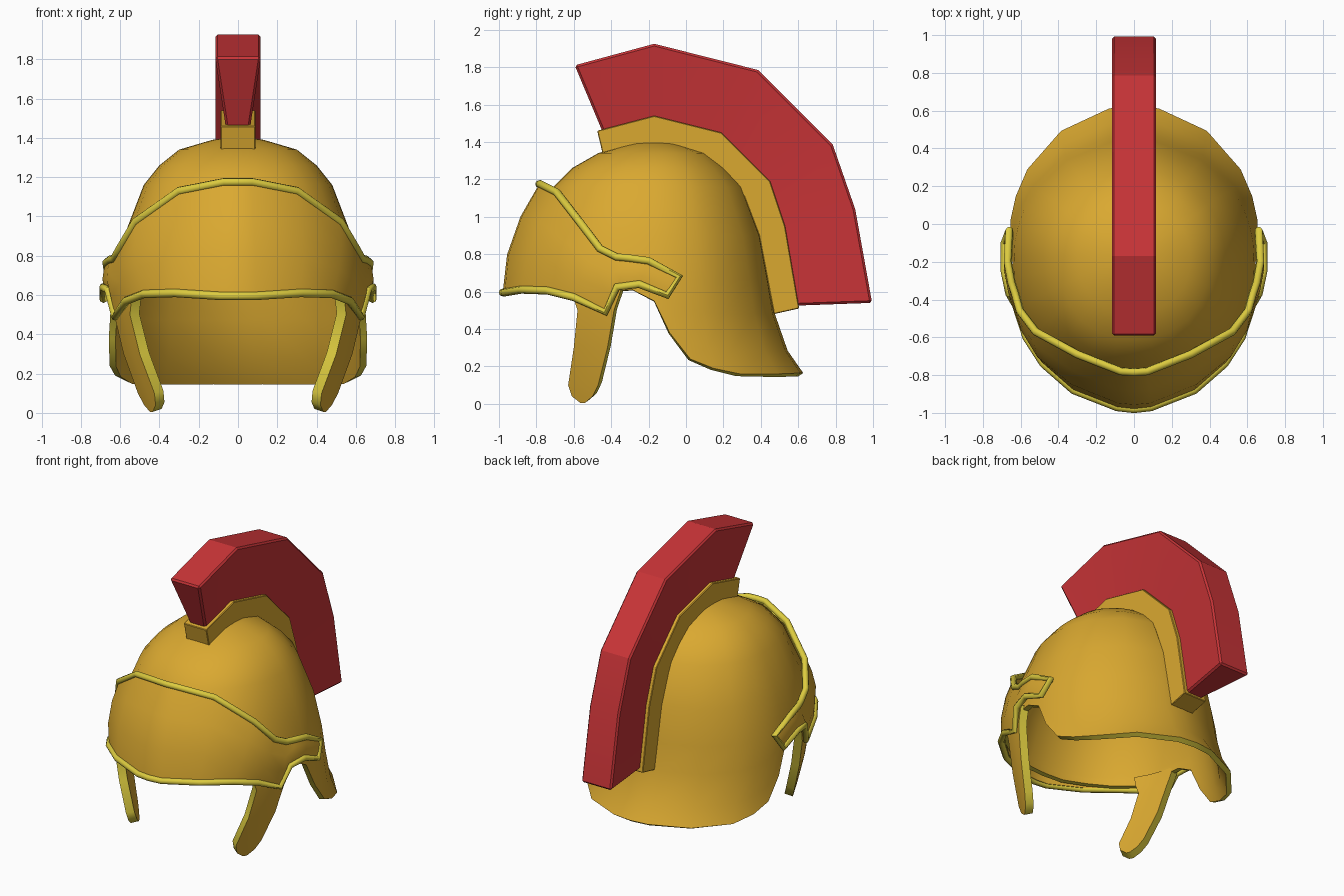
import bpy, bmesh
from math import sin, cos, radians
from mathutils import Vector

if "Cube" in bpy.data.objects:
    bpy.data.objects.remove(bpy.data.objects["Cube"])


def material(name, rgb):
    m = bpy.data.materials.new(name)
    m.diffuse_color = (*rgb, 1)
    m.use_nodes = True
    m.node_tree.nodes["Principled BSDF"].inputs["Base Color"].default_value = m.diffuse_color
    return m


GOLD = material("gold", (0.70, 0.395, 0.03))
YELLOW = material("pale_yellow_trim", (0.72, 0.60, 0.05))
RED = material("crest_red", (0.58, 0.034, 0.038))
CENTRE = Vector((0, -0.17, 0.6))


def finish(ob, angle):
    """Apply modifiers and smooth below the given angle."""
    bpy.ops.object.select_all(action='DESELECT')
    ob.select_set(True)
    bpy.context.view_layer.objects.active = ob
    bpy.ops.object.convert(target='MESH')
    bpy.ops.object.shade_smooth_by_angle(angle=radians(angle))


def add(name, bm, mats):
    me = bpy.data.meshes.new(name)
    bm.to_mesh(me)
    bm.free()
    for m in mats:
        me.materials.append(m)
    ob = bpy.data.objects.new(name, me)
    bpy.context.collection.objects.link(ob)
    return ob


def flip_x(p):
    return Vector((-p[0], p[1], p[2]))


def mirrored(half):
    """Full list of columns from a half that starts on the middle line."""
    return [[flip_x(p) for p in c] for c in reversed(half[1:])] + half


def shell(name, columns, thickness):
    """Thick sheet through columns of points, with a trim-coloured rim."""
    bm = bmesh.new()
    vs = [[bm.verts.new(p) for p in c] for c in columns]
    for a, b in zip(vs, vs[1:]):
        for i in range(len(a) - 1):
            bm.faces.new((a[i], a[i + 1], b[i + 1], b[i]))
    bmesh.ops.remove_doubles(bm, verts=bm.verts, dist=0.0005)
    bm.normal_update()
    if sum(f.normal.dot(f.calc_center_median() - CENTRE) * f.calc_area() for f in bm.faces) < 0:
        bmesh.ops.reverse_faces(bm, faces=bm.faces)
    ob = add(name, bm, (GOLD, YELLOW))
    s = ob.modifiers.new("thickness", 'SOLIDIFY')
    s.thickness = thickness
    s.offset = -1
    s.material_offset_rim = 1
    finish(ob, 40)
    return ob


# Dome: half width, front y and back y at each height
LEVELS = [(1.405, 0, -.17, -.17), (1.39, .13, -.30, -.04), (1.34, .30, -.47, .11),
          (1.26, .40, -.61, .21), (1.16, .48, -.71, .30), (.9, .58, -.83, .40),
          (.66, .635, -.90, .445), (.48, .655, -.90, .475), (.28, .67, -.90, .545),
          (.16, .69, -.90, .63), (0, .69, -.90, .63)]


def section(z):
    for a, b in zip(LEVELS, LEVELS[1:]):
        if b[0] <= z <= a[0]:
            t = (a[0] - z) / (a[0] - b[0])
            return [p + (q - p) * t for p, q in zip(a[1:], b[1:])]


def dome_point(deg, z):
    w, front, back = section(z)
    s, c = max(sin(radians(deg)), 0), cos(radians(deg))
    if c >= 0:
        return Vector((w * s, -.17 + c * (back + .17), z))
    e = 2 / 2.3
    return Vector((w * s ** e, -.17 + abs(c) ** e * (front + .17), z))


# Lower edge of the dome, by angle from the back
EDGE = [(0, .165), (11, .165), (34, .16), (55, .16), (66, .19), (75, .24), (83, .38),
        (90, .55), (97, .61), (108, .60), (122, .58), (138, .60), (155, .61), (170, .60), (180, .60)]
half = []
for deg, low in EDGE:
    heights = [l[0] for l in LEVELS[:7]] + [.66 + (low - .66) * t for t in (.36, .76, 1)]
    half.append([dome_point(deg, z) for z in heights])
shell("helmet_dome", mirrored(half), 0.035)

# Cheek guards: height, front y, back y
CHEEK = [(.63, -.61, -.34), (.56, -.60, -.365), (.50, -.58, -.385), (.30, -.60, -.42),
         (.10, -.63, -.47), (.04, -.61, -.50), (.005, -.565, -.54)]


def cheek_point(y, z):
    x = .665 * (1 - ((y + .17) / .75) ** 2) ** .5
    return Vector((x - .3 * max(.58 - z, 0) ** 1.5, y, z))


cheek = [[cheek_point(f + (b - f) * t, z) for z, f, b in CHEEK] for t in (0, .33, .67, 1)]
shell("cheek_guard_right", cheek, 0.055)
shell("cheek_guard_left", [[flip_x(p) for p in c] for c in cheek], 0.055)

# Brow visor: matching upper and lower edge points, middle to tip
TOP = [(0, -.785, 1.175), (.07, -.78, 1.175), (.30, -.69, 1.13), (.52, -.57, .975), (.605, -.46, .83),
       (.63, -.37, .785), (.65, -.31, .78), (.67, -.20, .765), (.66, -.035, .68)]
LOW = [(0, -.98, .595), (.09, -.97, .595), (.32, -.88, .61), (.48, -.74, .605), (.57, -.60, .57),
       (.625, -.43, .49), (.66, -.37, .625), (.685, -.25, .64), (.685, -.10, .58)]
visor = []
for a, b in zip(TOP, LOW):
    a, b = Vector(a), Vector(b)
    out = ((a + b) / 2 - CENTRE)
    out.z = 0
    out.normalize()
    visor.append([a.lerp(b, t) + out * (4 * t * (1 - t) * .085 * (a.z - b.z)) for t in (0, .3, .65, 1)])
shell("brow_visor", mirrored(visor), 0.025)

# Raised trim all around the visor
loop = [flip_x(p) for p in reversed(TOP[1:])] + list(TOP) + list(reversed(LOW)) + [flip_x(p) for p in LOW[1:]]
cu = bpy.data.curves.new("visor_trim", 'CURVE')
cu.dimensions = '3D'
cu.bevel_depth = 0.021
cu.bevel_resolution = 2
sp = cu.splines.new('POLY')
sp.points.add(len(loop) - 1)
for pt, co in zip(sp.points, loop):
    pt.co = (*co, 1)
sp.use_cyclic_u = True
cu.materials.append(YELLOW)
trim = bpy.data.objects.new("visor_trim", cu)
bpy.context.collection.objects.link(trim)
finish(trim, 50)


def arch(name, outer, inner, w_out, w_in, mat, bevel):
    """Solid band between two side profiles, with its own width on each."""
    bm = bmesh.new()
    rings = []
    for o, i in zip(outer, inner):
        rings.append([bm.verts.new(p) for p in
                      ((-w_out, *o), (w_out, *o), (w_in, *i), (-w_in, *i))])
    for a, b in zip(rings, rings[1:]):
        for k in range(4):
            n = (k + 1) % 4
            bm.faces.new((a[k], a[n], b[n], b[k]))
    bm.faces.new(rings[0])
    bm.faces.new(rings[-1])
    bmesh.ops.recalc_face_normals(bm, faces=bm.faces)
    ob = add(name, bm, (mat,))
    b = ob.modifiers.new("soft_edges", 'BEVEL')
    b.width = bevel
    b.segments = 1
    b.limit_method = 'ANGLE'
    b.angle_limit = radians(40)
    finish(ob, 12)


# Crest holder and crest
RAIL = [(-.475, 1.46), (-.17, 1.54), (.19, 1.45), (.45, 1.19), (.53, .95), (.605, .51)]
BASE = [(-.445, 1.335), (-.17, 1.385), (.11, 1.31), (.31, 1.11), (.39, .9), (.47, .48)]
arch("crest_holder", RAIL, BASE, .088, .088, GOLD, .004)
PLUME = [(-.595, 1.81), (-.17, 1.925), (.385, 1.785), (.785, 1.385), (.905, 1.04), (.995, .54)]
ROOT = [(-.44, 1.44), (-.17, 1.51), (.18, 1.42), (.43, 1.17), (.51, .94), (.585, .525)]
arch("crest", PLUME, ROOT, .117, .06, RED, .012)
